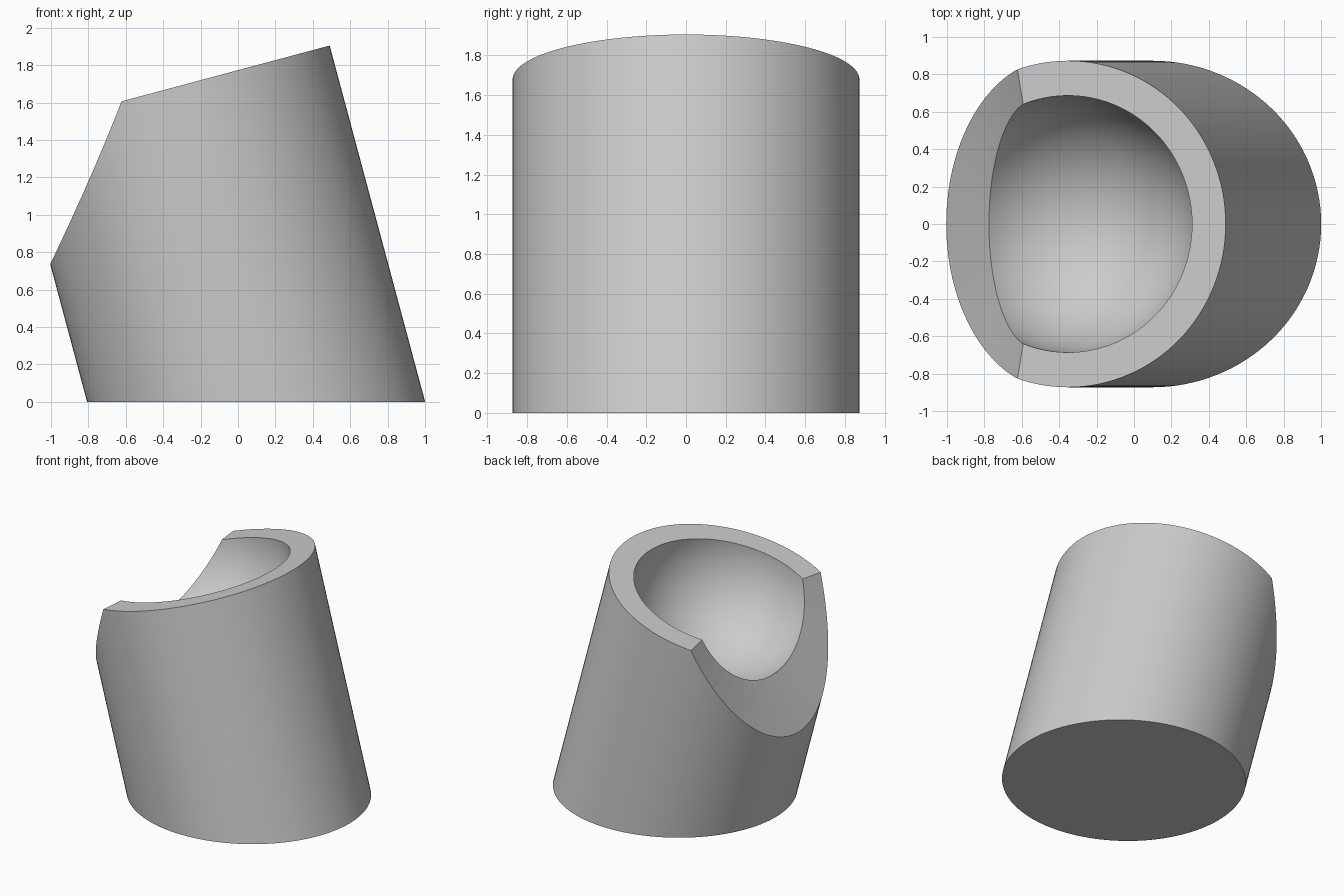
import bpy
import bmesh
from math import radians, tan
from mathutils import Matrix, Vector

old = bpy.data.objects.get("Cube")
if old:
    bpy.data.objects.remove(old, do_unlink=True)

OUTER_R, CAVITY_R = 0.873, 0.687
# Local frame: origin at the centre of the rim, z along the leaning axis
FRAME = Matrix.Translation((-0.353, 0, 1.679)) @ Matrix.Rotation(radians(-15), 4, 'Y')

grey = bpy.data.materials.new("plain_grey")
grey.use_nodes = True
grey.diffuse_color = (0.6, 0.6, 0.6, 1)
grey.node_tree.nodes["Principled BSDF"].inputs["Base Color"].default_value = (0.6, 0.6, 0.6, 1)


def make_object(name, bm):
    bmesh.ops.recalc_face_normals(bm, faces=bm.faces)
    mesh = bpy.data.meshes.new(name)
    bm.to_mesh(mesh)
    bm.free()
    mesh.materials.append(grey)
    obj = bpy.data.objects.new(name, mesh)
    bpy.context.collection.objects.link(obj)
    return obj


# Leaning cylinder, trimmed flat at the ground
bm = bmesh.new()
length = 2.2
bmesh.ops.create_cone(bm, cap_ends=True, segments=128, radius1=OUTER_R, radius2=OUTER_R,
                      depth=length, matrix=FRAME @ Matrix.Translation((0, 0, -length / 2)))
cut = bmesh.ops.bisect_plane(bm, geom=bm.verts[:] + bm.edges[:] + bm.faces[:],
                             plane_co=(0, 0, 0), plane_no=(0, 0, 1), clear_inner=True)
rim = [e for e in cut["geom_cut"] if isinstance(e, bmesh.types.BMEdge)]
bmesh.ops.contextual_create(bm, geom=rim)
cup = make_object("cup_body", bm)

# Ball that hollows out the round socket
bm = bmesh.new()
bmesh.ops.create_uvsphere(bm, u_segments=96, v_segments=47, radius=CAVITY_R, matrix=FRAME)
socket_cutter = make_object("socket_cutter", bm)

# Very wide cone that lowers one side of the wall
bm = bmesh.new()
depth = 1.0
bmesh.ops.create_cone(bm, cap_ends=True, segments=32, radius1=0, radius2=depth * tan(radians(82.4)),
                      depth=depth, matrix=Matrix.Translation((0, 0, depth / 2)))
bmesh.ops.remove_doubles(bm, verts=bm.verts[:], dist=0.0001)
bm.transform(FRAME @ Matrix.Translation((-0.14, 0, 0)) @ Matrix.Rotation(radians(-53), 4, 'Y'))
notch_cutter = make_object("notch_cutter", bm)

# Carve the cup, then discard the cutters
bpy.ops.object.select_all(action='DESELECT')
cup.select_set(True)
bpy.context.view_layer.objects.active = cup
for cutter in (socket_cutter, notch_cutter):
    cutter.hide_render = True
    mod = cup.modifiers.new(cutter.name, 'BOOLEAN')
    mod.operation = 'DIFFERENCE'
    mod.solver = 'EXACT'
    mod.object = cutter
    bpy.ops.object.modifier_apply(modifier=mod.name)
    bpy.data.objects.remove(cutter, do_unlink=True)

bpy.ops.object.shade_smooth_by_angle(angle=radians(30))
